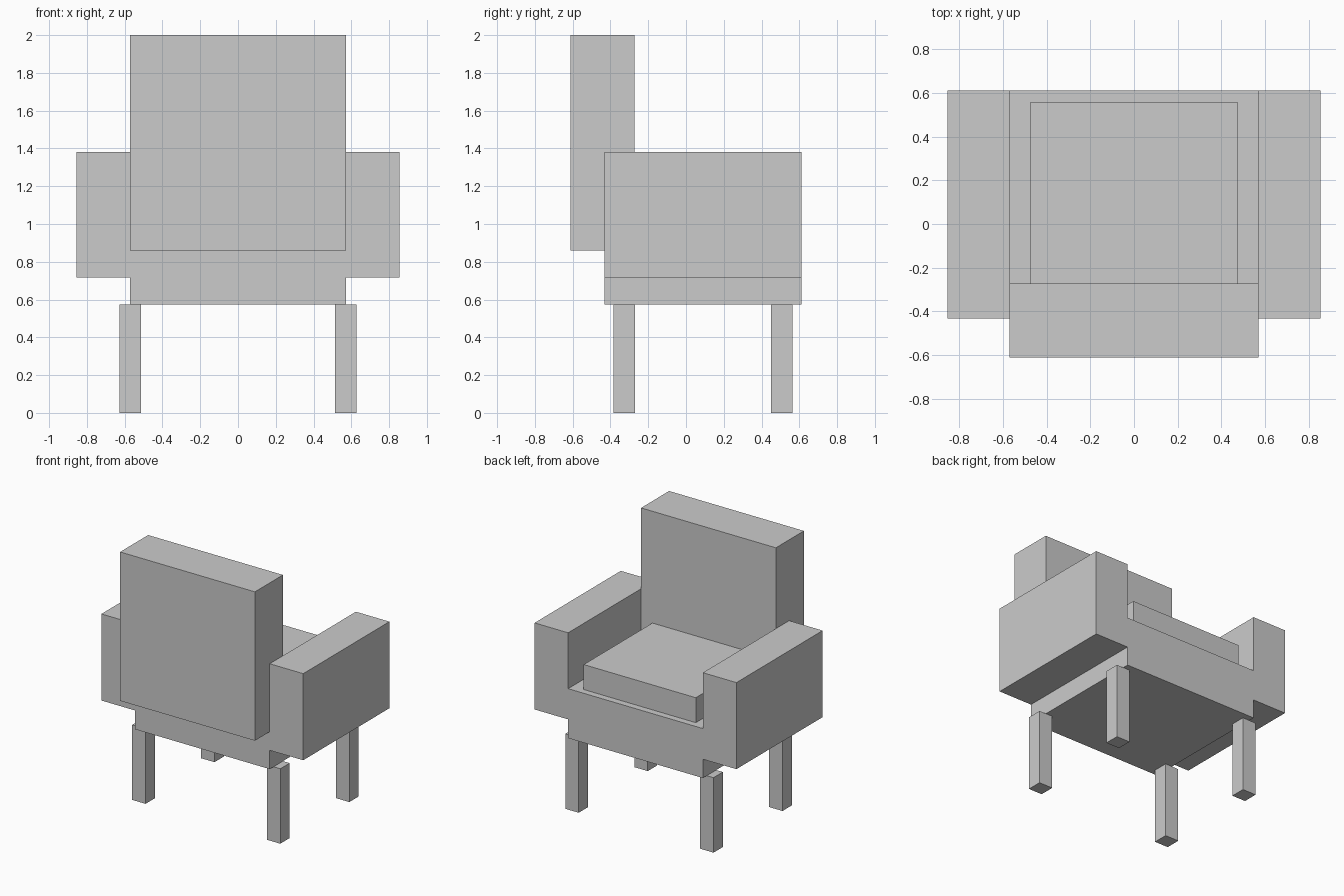
import bpy

if "Cube" in bpy.data.objects:
    bpy.data.objects.remove(bpy.data.objects["Cube"])


def box(name, x, y, z):
    """Box from (min, max) ranges on each axis."""
    bpy.ops.mesh.primitive_cube_add(size=1)
    ob = bpy.context.object
    ob.name = name
    ob.location = [(a + b) / 2 for a, b in (x, y, z)]
    ob.scale = [b - a for a, b in (x, y, z)]
    bpy.ops.object.transform_apply(location=True, rotation=True, scale=True)
    return ob


# Seat base, cushion and backrest
box("seat_base", (-0.571, 0.571), (-0.432, 0.611), (0.574, 0.953))
box("seat_cushion", (-0.475, 0.475), (-0.272, 0.56), (0.953, 1.144))
box("backrest", (-0.571, 0.571), (-0.611, -0.272), (0.86, 2.0))

for side, s in (("left", -1), ("right", 1)):
    # Armrest
    box(side + "_armrest", sorted((s * 0.571, s * 0.855)), (-0.432, 0.611), (0.718, 1.381))
    # Legs under the base edges
    for end, y in (("back", -0.328), ("front", 0.507)):
        x = s * 0.571
        box(f"{end}_{side}_leg", (x - 0.057, x + 0.057), (y - 0.057, y + 0.057), (0, 0.574))
